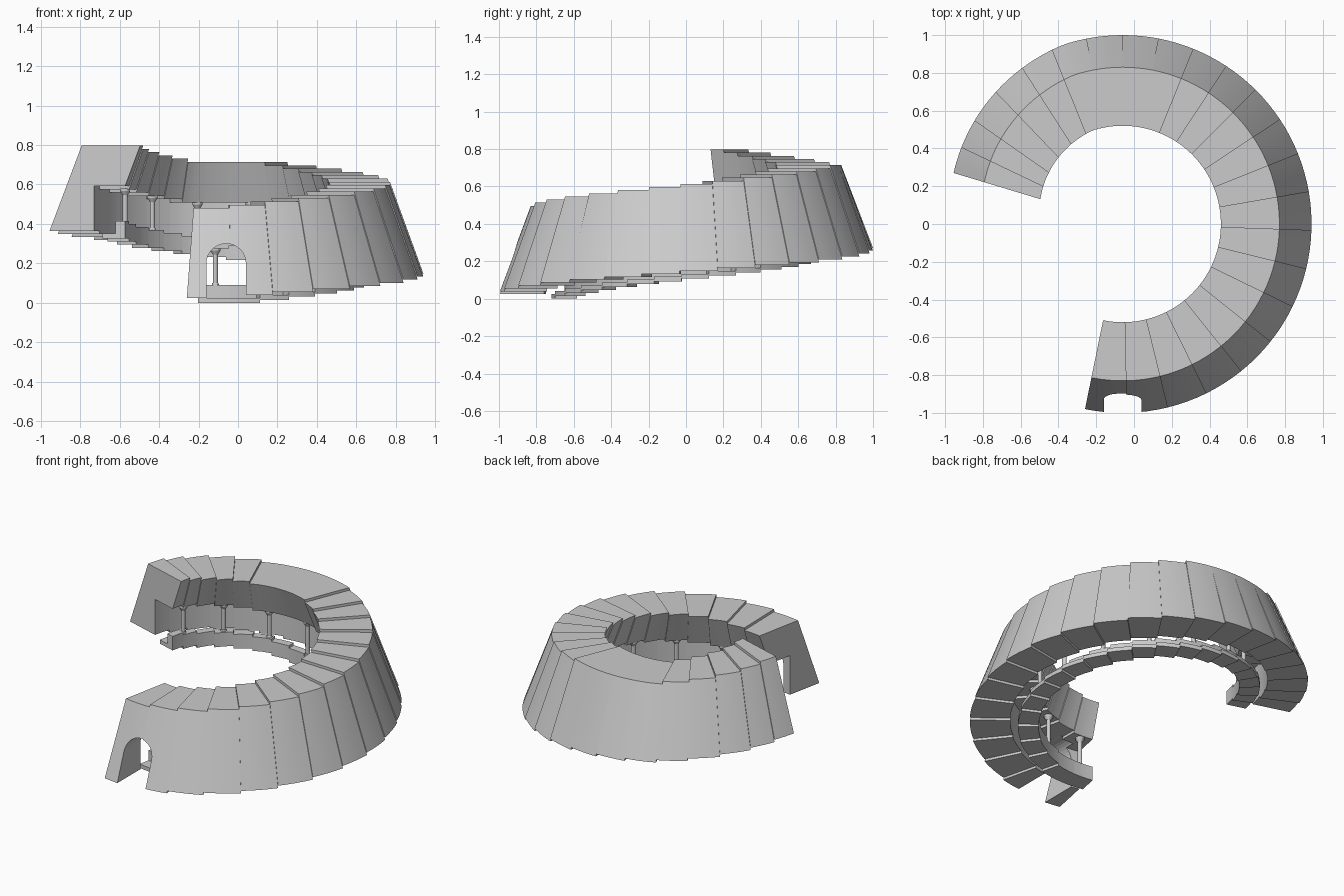
import bpy, bmesh, math

if "Cube" in bpy.data.objects:
    bpy.data.objects.remove(bpy.data.objects["Cube"])

CX = -0.06  # centre of the spiral
EDGES = [-101.5, -88.8, -76.3, -63.8, -51.2, -38.6, -26, -13.8, -2, 9.8, 21.8, 33.6,
         45.3, 56.7, 68, 79, 90, 101, 112, 122.7, 133.8, 145, 154.5, 163.2]


def shrink(a):
    # spiral tightens over the last steps
    return 0.065 * max(0.0, (a - 108) / 55.2)


def point(r, a, z):
    r -= shrink(a)
    return (CX + r * math.cos(math.radians(a)), r * math.sin(math.radians(a)), z)


def sweep(name, profile, a0, a1, n=4):
    """Sweep a closed (radius, z) profile around the centre."""
    bm = bmesh.new()
    rings = []
    for k in range(n + 1):
        a = a0 + (a1 - a0) * k / n
        rings.append([bm.verts.new(point(r, a, z)) for r, z in profile])
    m = len(profile)
    for p, q in zip(rings, rings[1:]):
        for j in range(m):
            bm.faces.new((p[j], p[(j + 1) % m], q[(j + 1) % m], q[j]))
    bm.faces.new(rings[0])
    bm.faces.new(rings[-1])
    bmesh.ops.recalc_face_normals(bm, faces=bm.faces[:])
    return finish(name, bm)


def finish(name, bm, smooth=True):
    me = bpy.data.meshes.new(name)
    bm.to_mesh(me)
    bm.free()
    ob = bpy.data.objects.new(name, me)
    bpy.context.collection.objects.link(ob)
    if smooth:
        bpy.ops.object.select_all(action='DESELECT')
        ob.select_set(True)
        bpy.context.view_layer.objects.active = ob
        bpy.ops.object.shade_smooth_by_angle(angle=math.radians(25))
    return ob


def top_level(i):
    # steps 14 to 17 form one flat landing
    return 0.48 + 0.0167 * (i if i < 14 else max(14, i - 3))


def floor_level(i):
    return 0.0155 * max(0, i - 1)


# arched doorway cutter
bm = bmesh.new()
outline = [(-0.1, -0.2)] + [(-0.1 * math.cos(t * math.pi / 16), 0.2 + 0.1 * math.sin(t * math.pi / 16))
                            for t in range(17)] + [(0.1, -0.2)]
front = bm.faces.new([bm.verts.new((CX + x, -1.2, z)) for x, z in outline])
ext = bmesh.ops.extrude_face_region(bm, geom=[front])
bmesh.ops.translate(bm, vec=(0, 0.5, 0), verts=[v for v in ext['geom'] if isinstance(v, bmesh.types.BMVert)])
bmesh.ops.recalc_face_normals(bm, faces=bm.faces[:])
cutter = finish("door_cutter", bm, False)
cutter.hide_render = True
cutter.display_type = 'WIRE'

for i, (a0, a1) in enumerate(zip(EDGES, EDGES[1:])):
    b, t, f = 0.024 + 0.0155 * i, top_level(i), floor_level(i)
    # sloped outer wall with the inward overhanging roof
    wall = sweep("wall_step", [(1.0, b), (0.83, t), (0.52, t), (0.60, t - 0.205),
                               (0.765, t - 0.205), (0.765, b)], a0, a1)
    if i < 2:
        mod = wall.modifiers.new("door", 'BOOLEAN')
        mod.operation = 'DIFFERENCE'
        mod.solver = 'EXACT'
        mod.object = cutter
    # gallery floor with low parapet
    sweep("gallery_floor", [(0.60, f), (0.72, f), (0.72, f + 0.025), (0.65, f + 0.025),
                            (0.65, f + 0.09), (0.60, f + 0.09)], a0, a1)


def cylinder(bm, x, y, z0, z1, r0, r1):
    ret = bmesh.ops.create_cone(bm, cap_ends=True, segments=12, radius1=r0, radius2=r1, depth=z1 - z0)
    bmesh.ops.translate(bm, vec=(x, y, (z0 + z1) / 2), verts=ret['verts'])


# columns between parapet and roof
for k in range(11):
    a = 153 - 24.8 * k
    i = max(j for j in range(len(EDGES) - 1) if EDGES[j] <= a)
    x, y, _ = point(0.628, a, 0)
    z0, z1 = floor_level(i) + 0.085, top_level(i) - 0.2
    bm = bmesh.new()
    cylinder(bm, x, y, z0, z1, 0.013, 0.013)
    cylinder(bm, x, y, z1 - 0.035, z1 - 0.015, 0.014, 0.026)
    cylinder(bm, x, y, z1 - 0.015, z1, 0.026, 0.026)
    cylinder(bm, x, y, z0, z0 + 0.015, 0.02, 0.016)
    finish("column", bm)
